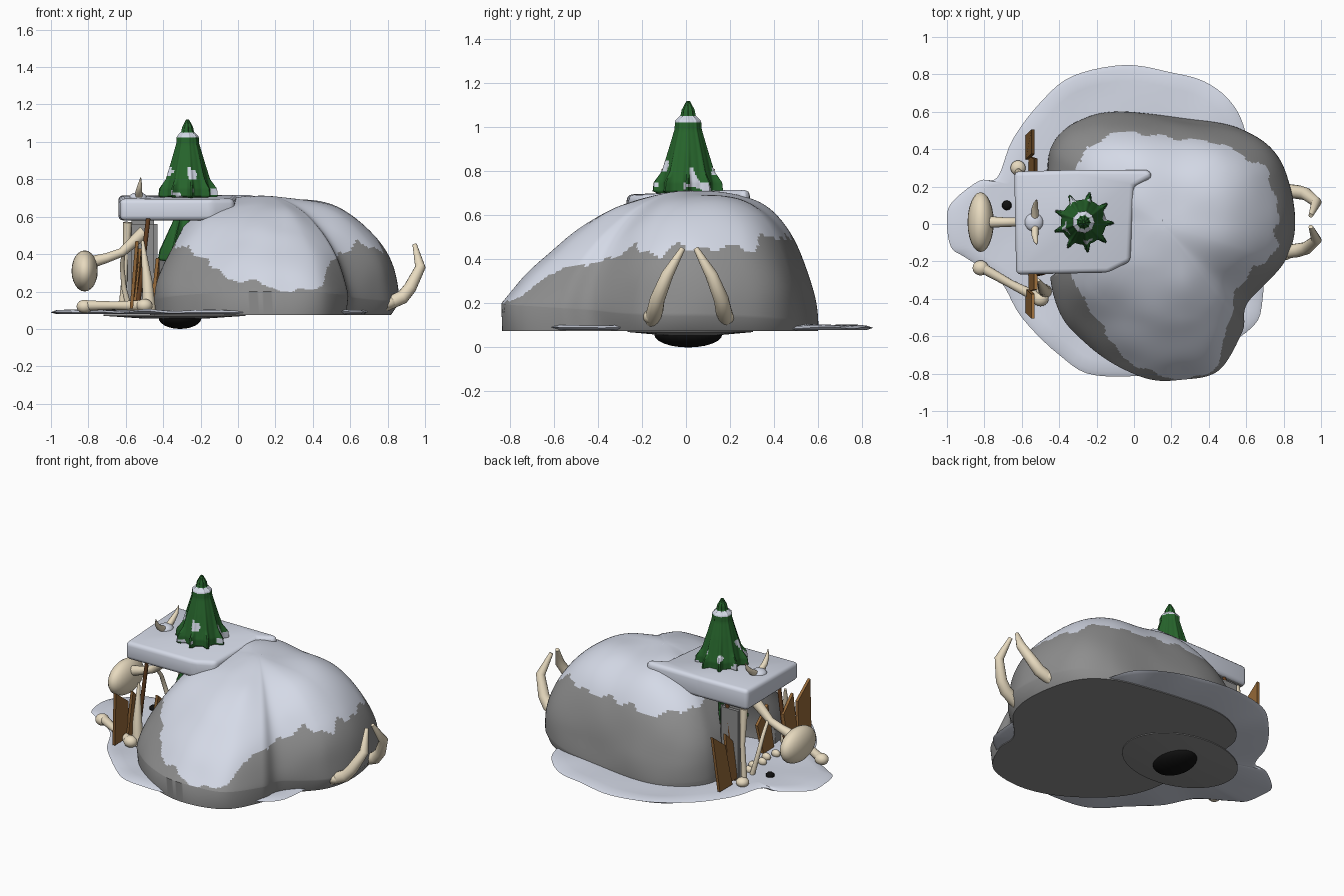
import bpy, bmesh, math
from mathutils import Vector, noise

if "Cube" in bpy.data.objects:
    bpy.data.objects.remove(bpy.data.objects["Cube"])


def material(name, rgb):
    m = bpy.data.materials.new(name)
    m.diffuse_color = (*rgb, 1)
    m.use_nodes = True
    m.node_tree.nodes["Principled BSDF"].inputs["Base Color"].default_value = m.diffuse_color
    return m


SNOW = material("snow", (0.73, 0.77, 0.88))
ROCK = material("grey rock", (0.27, 0.27, 0.27))
BONE = material("bone", (0.80, 0.70, 0.52))
WOOD = material("brown wood", (0.30, 0.14, 0.04))
DARK = material("dark wood", (0.13, 0.05, 0.015))
GREEN = material("pine green", (0.02, 0.13, 0.025))
BLACK = material("charcoal", (0.005, 0.005, 0.005))


def finish(bm, name, mats, angle=40):
    bmesh.ops.recalc_face_normals(bm, faces=bm.faces)
    me = bpy.data.meshes.new(name)
    bm.to_mesh(me)
    bm.free()
    for m in mats:
        me.materials.append(m)
    ob = bpy.data.objects.new(name, me)
    bpy.context.collection.objects.link(ob)
    bpy.ops.object.select_all(action='DESELECT')
    ob.select_set(True)
    bpy.context.view_layer.objects.active = ob
    bpy.ops.object.shade_smooth_by_angle(angle=math.radians(angle))
    return ob


def closed_curve(pts, n):
    """Catmull-Rom loop through 2D points, n samples per span."""
    out, k = [], len(pts)
    P = [Vector(p) for p in pts]
    for i in range(k):
        a, b, c, d = (P[(i + o) % k] for o in (-1, 0, 1, 2))
        for j in range(n):
            t = j / n
            out.append(0.5 * (2 * b + (c - a) * t + (2 * a - 5 * b + 4 * c - d) * t * t
                              + (3 * b - a - 3 * c + d) * t ** 3))
    return out


def loft(rings, caps=True):
    bm = bmesh.new()
    vs = [[bm.verts.new(p) for p in r] for r in rings]
    n = len(vs[0])
    for a, b in zip(vs, vs[1:]):
        for i in range(n):
            bm.faces.new((a[i], a[(i + 1) % n], b[(i + 1) % n], b[i]))
    if caps:
        bm.faces.new(vs[0])
        bm.faces.new(vs[-1])
    return bm


def tube(name, pts, radii, mat, seg=14):
    """Tapered rod through 3D points."""
    P = [Vector(p) for p in pts]
    rings = []
    for i, p in enumerate(P):
        d = (P[min(i + 1, len(P) - 1)] - P[max(i - 1, 0)]).normalized()
        u = d.orthogonal().normalized() if i == 0 else (u - d * u.dot(d)).normalized()
        w = d.cross(u)
        rings.append([p + radii[i] * (u * math.cos(a) + w * math.sin(a))
                      for a in (k * math.tau / seg for k in range(seg))])
    return finish(loft(rings), name, [mat], 60)


def blob(name, loc, rad, mat, seg=24, floor=-1):
    """Ellipsoid, optionally cut flat below a floor height."""
    bm = bmesh.new()
    bmesh.ops.create_uvsphere(bm, u_segments=seg, v_segments=seg // 2, radius=1)
    for v in bm.verts:
        v.co = Vector((v.co.x * rad[0], v.co.y * rad[1], v.co.z * rad[2])) + Vector(loc)
    if floor > 0:
        cut = bmesh.ops.bisect_plane(bm, geom=bm.verts[:] + bm.edges[:] + bm.faces[:], plane_co=(0, 0, floor),
                                     plane_no=(0, 0, -1), clear_outer=True)['geom_cut']
        bmesh.ops.holes_fill(bm, edges=[e for e in cut if isinstance(e, bmesh.types.BMEdge)], sides=0)
    return finish(bm, name, [mat], 60)


def board(name, y, z0, z1, width, mat, tilt, x=-0.57):
    """Upright plank facing the entrance, leaning and slanted at the top."""
    bm = bmesh.new()
    bmesh.ops.create_cube(bm, size=1)
    for v in bm.verts:
        up = v.co.z > 0
        z = z1 + 0.05 * math.copysign(1, v.co.y * y) if up else z0
        v.co = Vector((x + v.co.x * 0.018 + (0.03 if up else 0),
                       y + v.co.y * width + (tilt if up else 0), z))
    return finish(bm, name, [mat], 30)


def lerp(table, x):
    for (a, u), (b, v) in zip(table, table[1:]):
        if x < b:
            return u + (v - u) * max(0, (x - a) / (b - a))
    return table[-1][1]


# Rock mound: footprint rings with a different roundness on each side
foot = closed_curve([(-.47, 0), (-.47, .3), (-.43, .44), (-.3, .55), (-.1, .6), (.3, .56), (.6, .5),
                     (.78, .35), (.86, .05), (.81, -.2), (.61, -.42), (.58, -.58), (.45, -.78),
                     (.2, -.84), (-.05, -.78), (-.3, -.6), (-.43, -.38)], 20)
C = Vector((0.15, 0))


def side_mix(p, right, left, back, front):
    """Blend four side values by the direction of a footprint point."""
    d = (p - C).normalized()
    return d.x ** 2 * (right if d.x > 0 else left) + d.y ** 2 * (back if d.y > 0 else front)


rings = [[(*(C + (p - C) * side_mix(p, .94, .99, 1, .995)), 0.075) for p in foot]]
for k in range(60):
    s = math.cos(k / 60 * math.pi / 2)
    ring = []
    for p in foot:
        pw = side_mix(p, 2.6, 2.4, 4, 2)
        q = side_mix(p, .5, .55, .7, 1)
        z0 = side_mix(p, .14, .14, .1, .2)
        z = z0 + (0.7 - z0) * (1 - s ** pw) ** q
        c = C + (p - C) * s
        n = noise.noise(Vector((c.x * 4, c.y * 4, z * 4)))
        ring.append((*(C + (p - C) * s * (1 + 0.02 * n)), z + 0.03 * n * (1 - s)))
    rings.append(ring)
bm = loft(rings)
front_line = [(-.45, .5), (-.3, .44), (-.1, .32), (0, .26), (.3, .2), (.45, .23), (.5, .38), (.65, .45), (.85, .41)]
back_line = [(-.45, .56), (-.2, .52), (.3, .5), (.6, .49), (.86, .42)]
for f in bm.faces:
    c = f.calc_center_median()
    line = lerp(front_line, c.x) if c.y < -0.05 else lerp(back_line, c.x)
    if c.z > line + 0.05 * noise.noise(c * 9):
        f.material_index = 1
mound = finish(bm, "rock_mound", [ROCK, SNOW])

# Hollow den opening to the left
cutter = blob("den_cutter", (-.4, 0, .11), (.4, .29, .46), ROCK, 40, 0.092)
cutter.hide_render = True
mod = mound.modifiers.new("den", 'BOOLEAN')
mod.object, mod.operation, mod.solver = cutter, 'DIFFERENCE', 'EXACT'
bpy.context.view_layer.objects.active = mound
bpy.ops.object.modifier_apply(modifier="den")
bpy.data.objects.remove(cutter)

# Snow sheet on the ground
edge = closed_curve([(-1, .03), (-.97, .12), (-.83, .23), (-.73, .25), (-.65, .45), (-.5, .65), (-.33, .79),
                     (-.05, .85), (.2, .81), (.38, .76), (.52, .65), (.6, .48), (.68, .1), (.69, -.38),
                     (.6, -.58), (.2, -.78), (-.2, -.81), (-.4, -.7), (-.6, -.5), (-.72, -.3),
                     (-.9, -.18), (-.98, -.12)], 5)
rings = [[(*(p * s), 0.08) for p in edge] for s in (0.5, 0.97)]
for s in (1, 0.97, 0.9, 0.8, 0.7, 0.6, 0.45):
    rings.append([(*(p * s), (0.09 if s == 1 else 0.1) + 0.012 * noise.noise(Vector((*(p * s * 4), 0))))
                  for p in edge])
finish(loft(rings), "snow_ground", [SNOW])

# Den floor plate and fire pit
rings = [[(-.34 + r * math.cos(a), .02 + r * .75 * math.sin(a), z) for a in (k * math.tau / 40 for k in range(40))]
         for r, z in ((.16, .055), (.38, .07), (.38, .076))]
finish(loft(rings), "den_floor", [ROCK])
blob("fire_pit", (-.31, .01, .06), (.115, .155, .06), BLACK)
blob("charcoal_lump", (-.68, .1, .105), (.028, .028, .02), BLACK, 10)

# Snow covered roof slab
outline = [(-.64, .28), (-.3, .29), (.08, .29), (.1, .25), (0, .2), (-.02, -.2), (-.14, -.26), (-.63, -.27)]
bm = bmesh.new()
base = bm.faces.new([bm.verts.new((x, y, .58)) for x, y in outline])
top = bmesh.ops.extrude_face_region(bm, geom=[base])['geom']
for v in top:
    if isinstance(v, bmesh.types.BMVert):
        v.co.z += 0.115 + 0.02 * (v.co.y > 0)
bmesh.ops.recalc_face_normals(bm, faces=bm.faces)
bmesh.ops.bevel(bm, geom=bm.edges[:], offset=0.025, segments=3, affect='EDGES', profile=0.5)
for f in bm.faces:
    f.normal_update()
    f.material_index = 1 if f.normal.z < -0.8 else 0
finish(bm, "roof_slab", [SNOW, ROCK])

# Pine tree tiers: star shaped rings of drooping branches, (z, inner, outer)
for name, prof in (("pine_top", [(.69, .09, .12), (.71, .12, .165), (.75, .12, .16), (.80, .108, .122),
                                 (.90, .084, .09), (.99, .059, .063), (1.03, .056, .06), (1.055, .03, .035),
                                 (1.08, .026, .03), (1.12, .006, .008)]),
                   ("pine_lower", [(.36, .07, .12), (.37, .09, .17), (.42, .09, .16), (.5, .08, .12),
                                   (.6, .06, .07)])):
    rings = []
    fine = [tuple(a + (b - a) * t / 6 for a, b in zip(u, v))
            for u, v in zip(prof, prof[1:]) for t in range(6)] + [prof[-1]]
    for z, a, b in fine:
        ring = []
        for k in range(108):
            t = k * math.tau / 108
            r = a + (b - a) * max(0, math.cos(9 * t + 0.3)) ** 2
            ring.append((-.27 + r * math.cos(t), .01 + r * math.sin(t), z))
        rings.append(ring)
    bm = loft(rings)
    for f in bm.faces:
        c = f.calc_center_median()
        if 1.02 < c.z < 1.05 or (0.7 < c.z < 0.86 and noise.noise(c * 17) > 0.34):
            f.material_index = 1
    finish(bm, name, [GREEN, SNOW], 50)
tube("pine_trunk", [(-.27, .01, .09), (-.27, .01, .6)], [.04, .03], DARK)

# Entrance planks, poles and stone jamb
for side, tag in ((1, "back"), (-1, "front")):
    board(f"{tag}_plank_outer", side * .41, .11, .42, .13, WOOD, side * .03)
    board(f"{tag}_plank_inner", side * .31, .12, .38, .1, WOOD, side * -.01, -.555)
    tube(f"{tag}_pole", [(-.54, side * .27, .1), (-.48, side * .26, .59)], [.014, .012], DARK, 8)
board("inner_plank", -.19, .1, .33, .11, WOOD, .02, -.46)
bm = bmesh.new()
bmesh.ops.create_cube(bm, size=1)
for v in bm.verts:
    v.co = Vector((-.51 + v.co.x * .16, .25 + v.co.y * .05, .335 + v.co.z * .49))
bmesh.ops.bevel(bm, geom=bm.edges[:], offset=.02, segments=2, affect='EDGES')
finish(bm, "stone_jamb", [ROCK])

# Upright bones beside the entrance
tube("front_bone", [(-.475, -.36, .1), (-.485, -.35, .25), (-.51, -.3, .47)], [.036, .028, .008], BONE)
blob("front_bone_foot", (-.485, -.36, .12), (.04, .04, .04), BONE)
tube("back_bone", [(-.62, .28, .12), (-.6, .27, .35), (-.59, .24, .57)], [.018, .015, .024], BONE)
blob("back_bone_foot", (-.62, .3, .12), (.04, .04, .03), BONE)

# Bone lying on the ground
tube("ground_bone", [(-.82, -.23, .125), (-.66, -.32, .125), (-.5, -.4, .125)], [.028, .022, .03], BONE)
for i, p in enumerate([(-.82, -.235, .12), (-.5, -.4, .125)]):
    blob(f"ground_bone_knob_{i}", p, (.043, .04, .036), BONE)

# Large round-headed bone with a rib
blob("big_bone_head", (-.82, .01, .31), (.07, .16, .11), BONE)
tube("big_bone_shaft", [(-.81, .01, .35), (-.7, .01, .38), (-.62, .01, .41), (-.5, .01, .52)],
     [.035, .026, .024, .035], BONE)
tube("rib", [(-.58, .14, .1), (-.61, .13, .22), (-.62, .09, .34), (-.61, .02, .42)],
     [.016, .014, .012, .01], BONE)
for i in range(5):
    blob(f"small_bone_{i}", (-.54 + .02 * (i % 2), -.16 + .07 * i, .11), (.03, .022, .025), BONE, 12)

# Horned skull on the slab
blob("skull", (-.535, .01, .70), (.05, .05, .03), SNOW)
for s in (1, -1):
    tube(f"horn_{s}", [(-.53, .01 + s * .03, .71), (-.53, .01 + s * .07, .735), (-.525, .01 + s * .1, .765),
                       (-.52, .01 + s * .12, .81)], [.02, .018, .013, .002], BONE)
    # Tusks on the far side
    tube(f"tusk_{s}", [(.77, .015 + s * .17, .12), (.88, .015 + s * .155, .17), (.92, .015 + s * .145, .22),
                       (.975, .015 + s * .1, .33), (.945, .015 + s * .03, .45)],
         [.035, .037, .034, .028, .012], BONE)
    blob(f"tusk_root_{s}", (.8, .015 + s * .17, .14), (.05, .04, .035), BONE)
